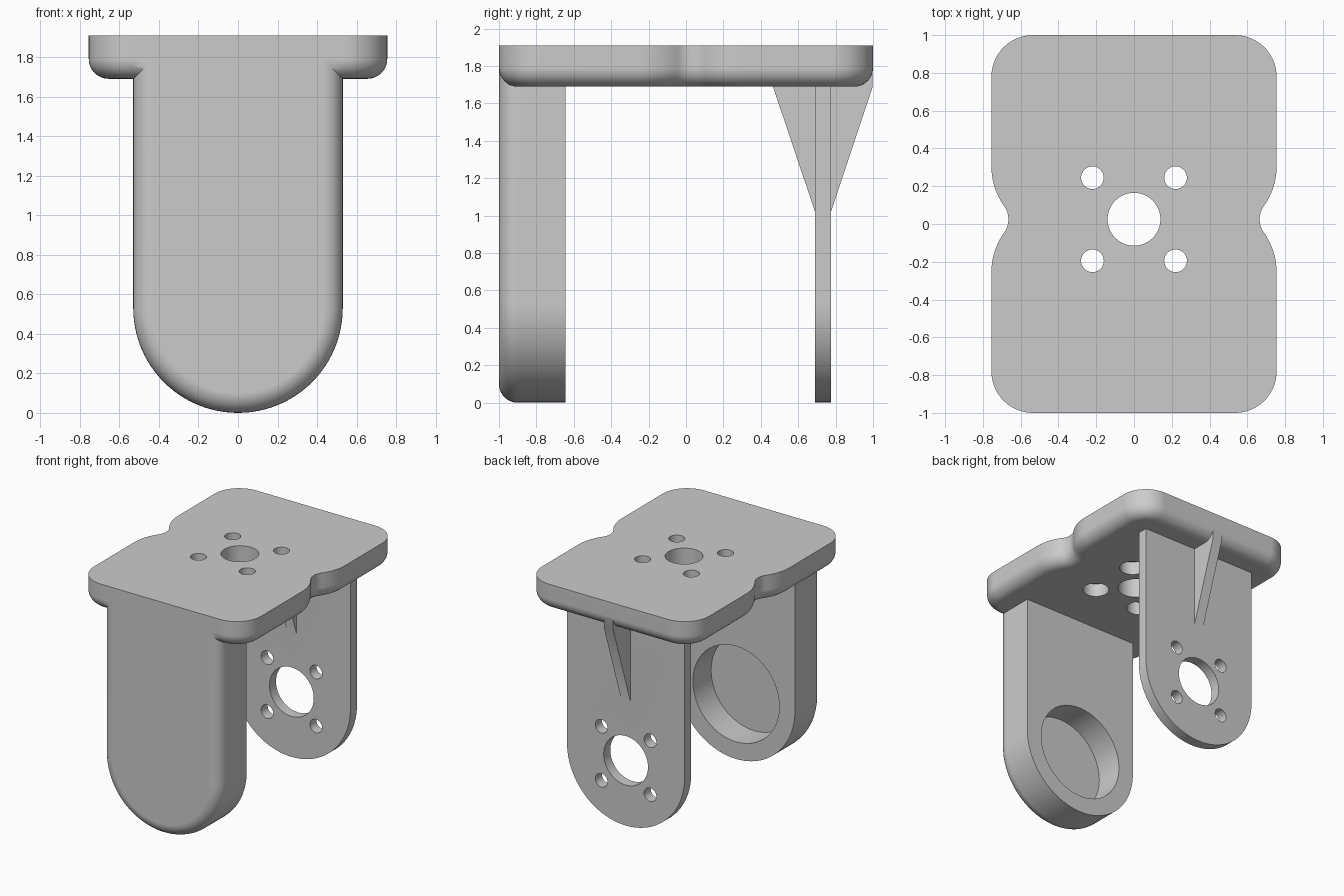
import bpy, bmesh, math
from mathutils import Vector

old = bpy.data.objects.get("Cube")
if old:
    bpy.data.objects.remove(old, do_unlink=True)

grey = bpy.data.materials.new("light_grey")
grey.use_nodes = True
grey.diffuse_color = (0.6, 0.6, 0.6, 1)
grey.node_tree.nodes["Principled BSDF"].inputs["Base Color"].default_value = grey.diffuse_color

FILLET = 0.1
TOP, UNDER = 1.91, 1.69
LEG_R = 0.53
HOLE_Y = 0.025     # centre of the plate's hole pattern and notches
PITCH = 0.22       # half spacing of the screw holes


def arc(cx, cy, r, start, end, steps):
    angles = [math.radians(start + (end - start) * i / steps) for i in range(steps + 1)]
    return [(cx + r * math.cos(a), cy + r * math.sin(a)) for a in angles]


def slab(name, outline, depth, fillet, place):
    """Extrude a counter-clockwise outline, rounding the edge of its first cap."""
    pts = []
    for p in outline:
        if not pts or (Vector(p) - pts[-1]).length > 1e-4:
            pts.append(Vector(p))
    if (pts[0] - pts[-1]).length < 1e-4:
        pts.pop()
    n = len(pts)
    inward = []
    for i in range(n):
        a = (pts[i] - pts[i - 1]).normalized()
        b = (pts[(i + 1) % n] - pts[i]).normalized()
        na, nb = Vector((-a.y, a.x)), Vector((-b.y, b.x))
        inward.append((na + nb) / (1 + na.dot(nb)))
    layers = [(0, 0), (0, depth)]
    if fillet:
        turns = [math.pi / 2 * k / 8 for k in range(9)]
        layers = [(fillet * (1 - math.sin(t)), fillet * (1 - math.cos(t))) for t in turns]
        layers.append((0, depth))
    bm = bmesh.new()
    rings = []
    for inset, w in layers:
        ring = [p + d * inset for p, d in zip(pts, inward)]
        rings.append([bm.verts.new(place(q.x, q.y, w)) for q in ring])
    for low, high in zip(rings, rings[1:]):
        for i in range(n):
            j = (i + 1) % n
            bm.faces.new((low[i], low[j], high[j], high[i]))
    bm.faces.new(rings[0])
    bm.faces.new(rings[-1])
    bmesh.ops.recalc_face_normals(bm, faces=bm.faces)
    mesh = bpy.data.meshes.new(name)
    bm.to_mesh(mesh)
    bm.free()
    mesh.materials.append(grey)
    obj = bpy.data.objects.new(name, mesh)
    bpy.context.collection.objects.link(obj)
    return obj


def combine(target, tool, operation):
    """Apply a boolean and discard the tool."""
    mod = target.modifiers.new("boolean", "BOOLEAN")
    mod.operation, mod.solver, mod.object = operation, "EXACT", tool
    bpy.context.view_layer.objects.active = target
    bpy.ops.object.modifier_apply(modifier=mod.name)
    bpy.data.objects.remove(tool, do_unlink=True)


def drill(target, u, v, r, start, depth, upright):
    """Cut a round hole along z (upright) or along y."""
    if upright:
        place = lambda a, b, w: (a, b, start + w)
    else:
        place = lambda a, b, w: (a, start + w, b)
    circle = arc(u, v, r, 0, 360, 48)
    combine(target, slab("cutter", circle, depth, 0, place), "DIFFERENCE")


# Top plate with rounded corners and a soft notch on each long side
turn = 35.6
side = arc(0.535, -0.78, 0.22, -90, 0, 14)
side += arc(0.395, HOLE_Y - 0.28, 0.36, 0, turn, 10)
side += arc(0.785, HOLE_Y, 0.12, 180 + turn, 180 - turn, 12)
side += arc(0.395, HOLE_Y + 0.28, 0.36, -turn, 0, 10)
side += arc(0.535, 0.78, 0.22, 0, 90, 14)
outline = side + [(-x, y) for x, y in reversed(side)]
plate = slab("bracket", outline, TOP - UNDER, FILLET, lambda u, v, w: (u, v, UNDER + w))

# Front leg with rounded outer edge and a blind round pocket inside
leg_shape = arc(0, LEG_R, LEG_R, -180, 0, 48) + [(LEG_R, 1.9), (-LEG_R, 1.9)]
front_leg = slab("front_leg", leg_shape, 0.355, FILLET, lambda u, v, w: (u, w - 1, v))
drill(front_leg, 0, LEG_R, 0.39, -0.88, 0.4, False)

# Thin rear leg with a shaft hole and four screw holes
rear_shape = arc(0, LEG_R, LEG_R, -180, 0, 48) + [(LEG_R, 1.8), (-LEG_R, 1.8)]
rear_leg = slab("rear_leg", rear_shape, 0.085, 0, lambda u, v, w: (u, 0.69 + w, v))
drill(rear_leg, 0, LEG_R, 0.2, 0.6, 0.3, False)
for sx in (-1, 1):
    for sz in (-1, 1):
        drill(rear_leg, sx * PITCH, LEG_R + sz * PITCH, 0.055, 0.6, 0.3, False)

# Tapered rib stiffening both faces of the rear leg
rib_shape = [(0.69, 1.02), (0.775, 1.02), (0.998, UNDER), (0.998, 1.82), (0.465, 1.82), (0.465, UNDER)]
rib = slab("rib", rib_shape, 0.085, 0, lambda u, v, w: (w - 0.0425, u, v))

for part in (front_leg, rear_leg, rib):
    combine(plate, part, "UNION")

# Plate holes: central opening and four screw holes counterbored from below
drill(plate, 0, HOLE_Y, 0.14, 1.6, 0.5, True)
for sx in (-1, 1):
    for sy in (-1, 1):
        x, y = sx * PITCH, HOLE_Y + sy * PITCH
        drill(plate, x, y, 0.06, 1.6, 0.5, True)
        drill(plate, x, y, 0.1, 1.6, 0.2, True)

# Smooth fillets, crisp edges
bpy.ops.object.select_all(action="DESELECT")
plate.select_set(True)
bpy.context.view_layer.objects.active = plate
bpy.ops.object.shade_smooth_by_angle(angle=math.radians(30))
normals = plate.modifiers.new("weighted_normals", "WEIGHTED_NORMAL")
normals.keep_sharp = True
